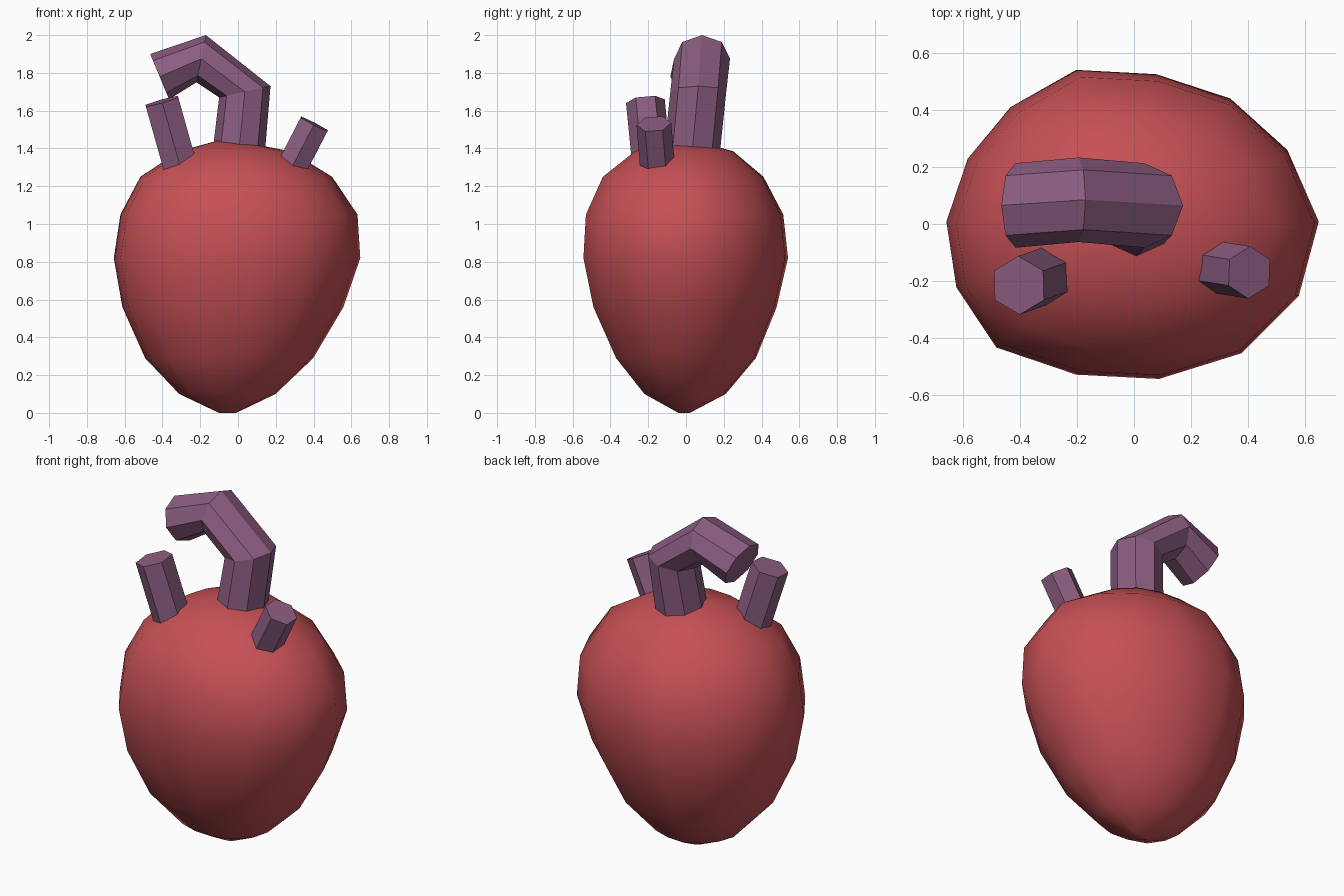
import bpy, bmesh, math
from mathutils import Vector

if "Cube" in bpy.data.objects:
    bpy.data.objects.remove(bpy.data.objects["Cube"])


def material(name, color):
    m = bpy.data.materials.new(name)
    m.diffuse_color = (*color, 1)
    m.use_nodes = True
    m.node_tree.nodes["Principled BSDF"].inputs["Base Color"].default_value = m.diffuse_color
    return m


def loft(name, rings, mat, smooth=False, poles=None):
    """Skin a list of rings, closing the ends with caps or pole points."""
    bm = bmesh.new()
    loops = [[bm.verts.new(p) for p in ring] for ring in rings]
    n = len(loops[0])
    for a, b in zip(loops, loops[1:]):
        for i in range(n):
            j = (i + 1) % n
            bm.faces.new((a[i], a[j], b[j], b[i]))
    if poles:
        for loop, p in zip((loops[0], loops[-1]), poles):
            tip = bm.verts.new(p)
            for i in range(n):
                bm.faces.new((loop[i], loop[(i + 1) % n], tip))
    else:
        bm.faces.new(loops[0])
        bm.faces.new(loops[-1])
    bmesh.ops.recalc_face_normals(bm, faces=bm.faces)
    for f in bm.faces:
        f.smooth = smooth
    me = bpy.data.meshes.new(name)
    bm.to_mesh(me)
    bm.free()
    me.materials.append(mat)
    ob = bpy.data.objects.new(name, me)
    bpy.context.collection.objects.link(ob)
    return ob


def polygon(center, u, v, sides):
    return [center + u * math.cos(2 * math.pi * i / sides)
            + v * math.sin(2 * math.pi * i / sides) for i in range(sides)]


red = material("muscle_red", (0.56, 0.08, 0.09))
purple = material("vessel_purple", (0.26, 0.11, 0.22))

# Heart body: one slightly irregular 14-sided outline, scaled for each level
outline = [(.65, .01), (.54, .26), (.34, .44), (.08, .525), (-.2, .54),
           (-.43, .41), (-.58, .23), (-.655, .01), (-.62, -.22), (-.48, -.43),
           (-.2, -.525), (.09, -.54), (.38, -.45), (.58, -.25)]
# z, x min, x max, y min, y max
levels = [(0, -.10, -.01, -.04, .02), (.10, -.31, .20, -.22, .21),
          (.29, -.49, .40, -.37, .37), (.56, -.61, .56, -.49, .48),
          (.82, -.655, .65, -.543, .54), (1.05, -.62, .635, -.53, .515),
          (1.25, -.515, .50, -.44, .41), (1.385, -.31, .28, -.27, .25)]
rings = []
for z, x0, x1, y0, y1 in levels:
    rings.append([Vector(((x0 + x1) / 2 + x / .6525 * (x1 - x0) / 2,
                          (y0 + y1) / 2 + y / .54 * (y1 - y0) / 2, z))
                  for x, y in outline])
loft("heart_body", rings, red, True, [(-.055, -.01, 0), (-.07, 0, 1.452)])

# Arched main vessel: outer and inner edge points of each octagonal ring, y centre
arch = [((.14, 1.35), (-.135, 1.38), .03), ((.172, 1.73), (-.10, 1.67), .065),
        ((-.17, 2.0), (-.22, 1.75), .085), ((-.465, 1.90), (-.365, 1.66), .065)]
rings = []
for (ox, oz), (ix, iz), y in arch:
    c = Vector(((ox + ix) / 2, y, (oz + iz) / 2))
    rings.append(polygon(c, Vector((ox, y, oz)) - c, Vector((0, .148, 0)), 8))
loft("arched_vessel", rings, purple)

# Two short hexagonal vessels
for name, a, b, r in (
        ("left_vessel", (-.305, -.18, 1.30), (-.403, -.215, 1.65), .103),
        ("right_vessel", (.28, -.15, 1.29), (.404, -.17, 1.53), .092)):
    a, b = Vector(a), Vector(b)
    axis = (b - a).normalized()
    u = Vector((0, 1, 0))
    u = (u - axis * u.dot(axis)).normalized()
    v = axis.cross(u)
    loft(name, [polygon(p, u * r, v * r, 6) for p in (a, b)], purple)
